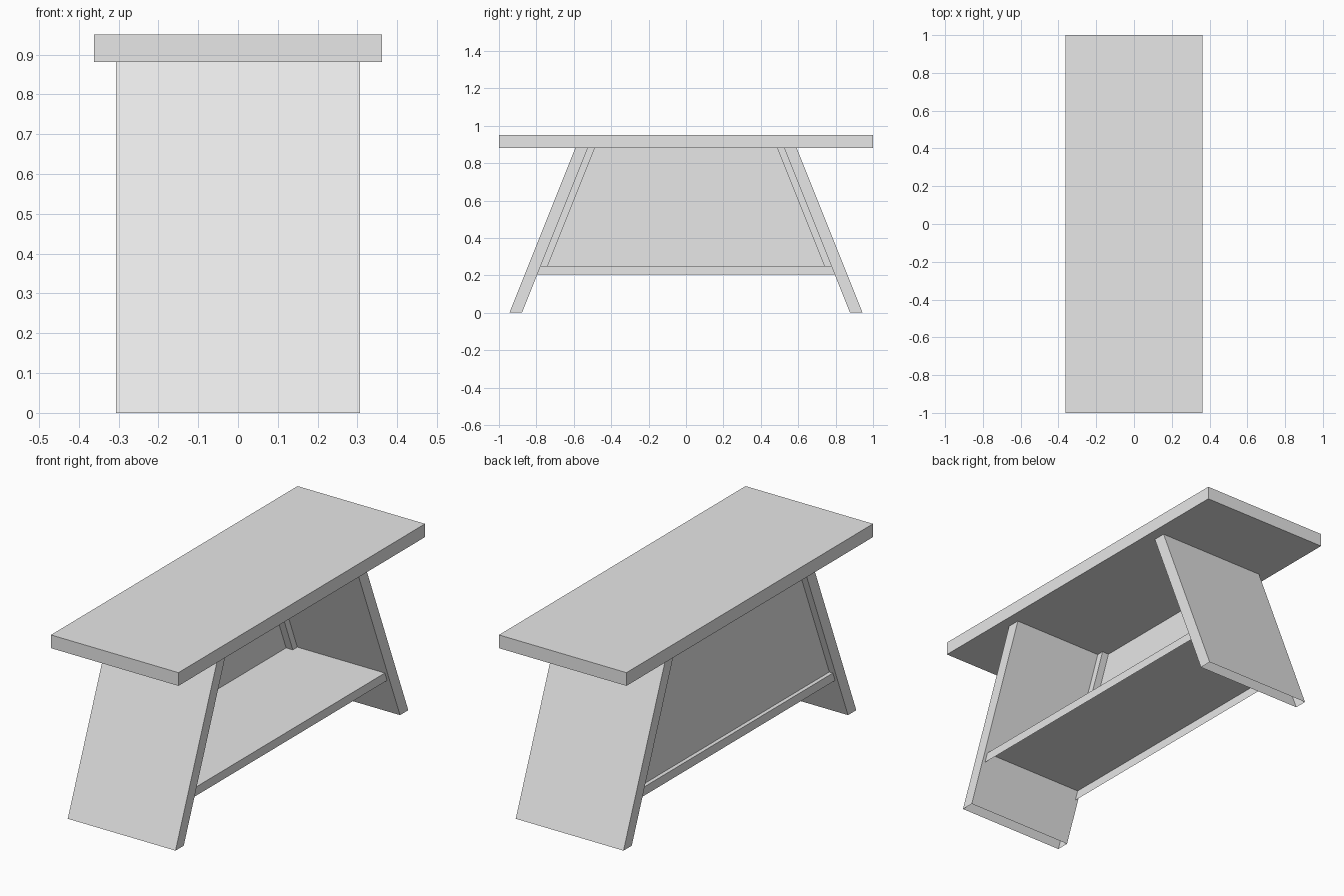
import bpy
import bmesh

cube = bpy.data.objects.get("Cube")
if cube:
    bpy.data.objects.remove(cube, do_unlink=True)

grey = bpy.data.materials.new("light_grey")
grey.use_nodes = True
grey.diffuse_color = (0.8, 0.8, 0.8, 1)
grey.node_tree.nodes["Principled BSDF"].inputs["Base Color"].default_value = (0.8, 0.8, 0.8, 1)

SEAT_Z, TOP_Z = 0.882, 0.95
SHELF_LOW, SHELF_TOP = 0.205, 0.25
LEG_THICK = 0.067
CLEAT_WIDTH = 0.037


def inner(z):
    """Distance from the centre to the leg's inner face at height z."""
    return 0.877 - 0.4 * z


def board(name, profile, x0, x1, open_bottom=False):
    """Extrude a y-z profile along x, optionally leaving the underside open."""
    bm = bmesh.new()
    face = bm.faces.new([bm.verts.new((x0, y, z)) for y, z in profile])
    made = bmesh.ops.extrude_face_region(bm, geom=[face], use_keep_orig=True)
    moved = [v for v in made["geom"] if isinstance(v, bmesh.types.BMVert)]
    bmesh.ops.translate(bm, verts=moved, vec=(x1 - x0, 0, 0))
    bmesh.ops.recalc_face_normals(bm, faces=bm.faces)
    if open_bottom:
        under = [f for f in bm.faces if f.normal.z < -0.99]
        bmesh.ops.delete(bm, geom=under, context='FACES')
    mesh = bpy.data.meshes.new(name)
    bm.to_mesh(mesh)
    bm.free()
    mesh.materials.append(grey)
    obj = bpy.data.objects.new(name, mesh)
    bpy.context.collection.objects.link(obj)
    return obj


def spread(z0, z1):
    """Trapezoid filling the gap between the two legs."""
    return [(-inner(z0), z0), (inner(z0), z0), (inner(z1), z1), (-inner(z1), z1)]


def slanted(side, z0, z1, a, b):
    """Slanted strip following a leg, from offset a to b off its inner face."""
    return [(side * (inner(z) + d), z) for z, d in ((z0, a), (z0, b), (z1, b), (z1, a))]


# Seat plank
board("seat", [(-1, SEAT_Z), (1, SEAT_Z), (1, TOP_Z), (-1, TOP_Z)], -0.362, 0.362)

# Splayed legs and the cleats that hold the panel
for label, side in (("front", -1), ("back", 1)):
    board(label + "_leg", slanted(side, 0, SEAT_Z, 0, LEG_THICK), -0.306, 0.306, True)
    board(label + "_cleat", slanted(side, SHELF_TOP, SEAT_Z, -CLEAT_WIDTH, 0), -0.245, -0.207)

# Shelf between the legs, open underneath
board("shelf", spread(SHELF_LOW, SHELF_TOP), -0.29, 0.29, True)

# Upright panel along one side
board("side_panel", spread(SHELF_TOP, SEAT_Z), -0.27, -0.245)
